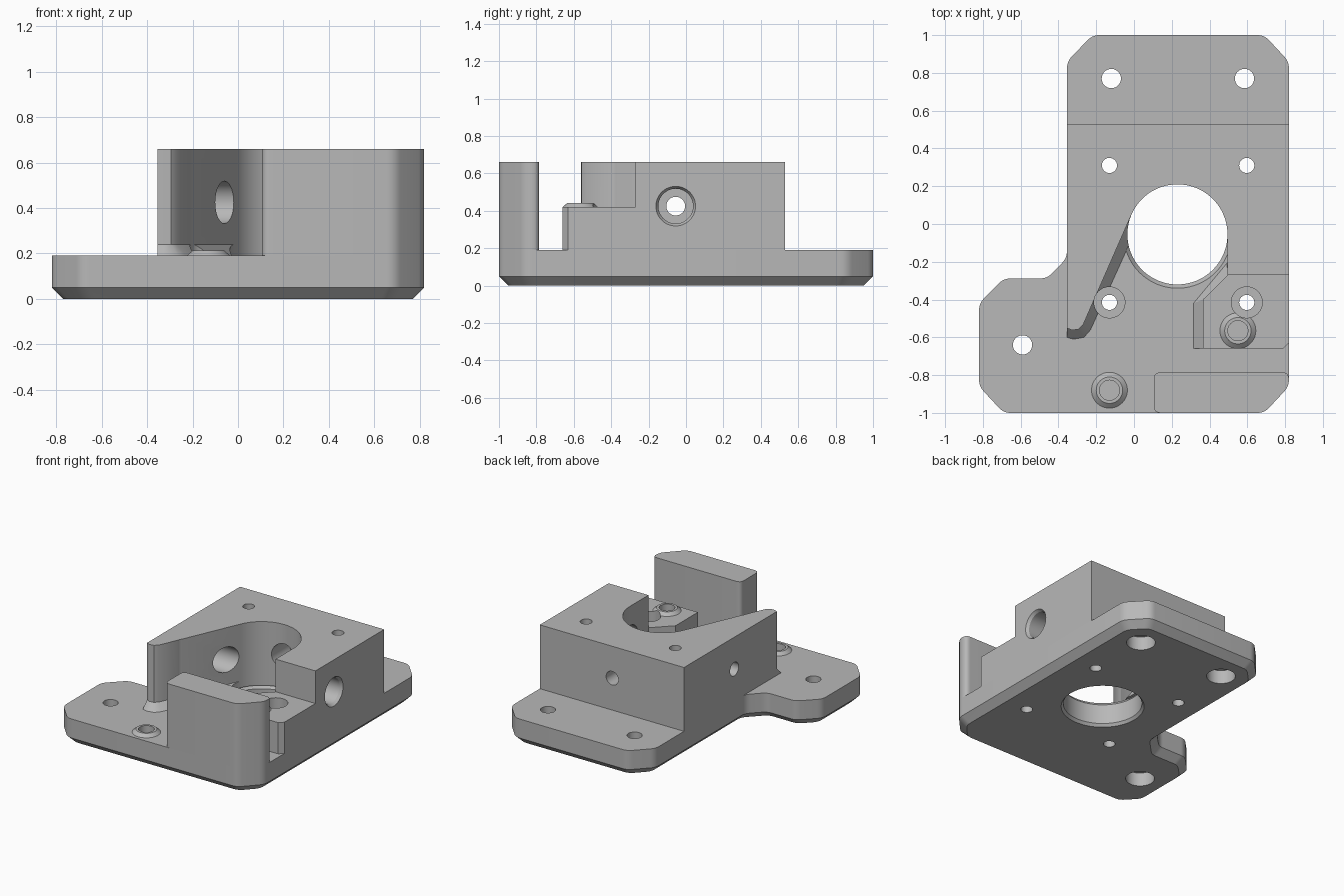
import bpy
import math
from mathutils import Matrix, Vector

cube = bpy.data.objects.get("Cube")
if cube:
    bpy.data.objects.remove(cube, do_unlink=True)

grey = bpy.data.materials.new("plain grey")
grey.use_nodes = True
grey.diffuse_color = (0.48, 0.48, 0.48, 1)
grey.node_tree.nodes["Principled BSDF"].inputs["Base Color"].default_value = grey.diffuse_color


def loft(name, layers, matrix=Matrix()):
    """Closed solid through stacked outlines, given as (height, points)."""
    n = len(layers[0][1])
    verts = [matrix @ Vector((x, y, z)) for z, pts in layers for x, y in pts]
    faces = [tuple(reversed(range(n))), tuple(range(len(verts) - n, len(verts)))]
    for k in range(len(layers) - 1):
        for i in range(n):
            a, b = k * n + i, k * n + (i + 1) % n
            faces.append((a, b, b + n, a + n))
    mesh = bpy.data.meshes.new(name)
    mesh.from_pydata(verts, [], faces)
    mesh.materials.append(grey)
    obj = bpy.data.objects.new(name, mesh)
    bpy.context.collection.objects.link(obj)
    return obj


def lathe(name, x, y, profile, turn=Matrix(), z=0, seg=48):
    """Round solid; profile is (height, radius) pairs along the axis."""
    ring = [(math.cos(2 * math.pi * i / seg), math.sin(2 * math.pi * i / seg)) for i in range(seg)]
    layers = [(h, [(r * c, r * s) for c, s in ring]) for h, r in profile]
    return loft(name, layers, Matrix.Translation((x, y, z)) @ turn)


def inset(points, d):
    """Move a counter-clockwise outline inwards by d."""
    result = []
    for i, p in enumerate(points):
        a, b, c = Vector(points[i - 1]), Vector(p), Vector(points[(i + 1) % len(points)])
        u, v = (b - a).normalized(), (c - b).normalized()
        n1, n2 = Vector((-u.y, u.x)), Vector((-v.y, v.x))
        result.append(b + (n1 + n2) * d / (1 + n1.dot(n2)))
    return result


def rounded(points, d=0.037, steps=6):
    """Replace every corner by a short curve."""
    result = []
    for i, p in enumerate(points):
        a, b, c = Vector(points[i - 1]), Vector(p), Vector(points[(i + 1) % len(points)])
        s, e = b + (a - b).normalized() * d, b + (c - b).normalized() * d
        for k in range(steps + 1):
            t = k / steps
            result.append(s * (1 - t) ** 2 + b * 2 * t * (1 - t) + e * t * t)
    return result


TOP, FLOOR, STEP = 0.66, 0.19, 0.42
HOLE_X, HOLE_Y, AXIS_Z = 0.23, -0.055, 0.425

# Base plate with a chamfered lower edge
outline = [(-0.82, -0.86), (-0.69, -1), (0.69, -1), (0.82, -0.86), (0.82, 0.86), (0.69, 1),
           (-0.22, 1), (-0.355, 0.86), (-0.355, -0.18), (-0.46, -0.288), (-0.69, -0.288), (-0.82, -0.42)]
plate = loft("base_plate", [(0, rounded(inset(outline, 0.05))),
                            (0.05, rounded(outline)), (FLOOR, rounded(outline))])

# Tall block with a pointed arm that flares at its foot
shared = [(0.495, HOLE_Y), (0.495, -0.27), (0.82, -0.27), (0.82, 0.53), (-0.355, 0.53)]
arm = [(-0.355, -0.55), (-0.33, -0.562), (-0.295, -0.558), (-0.27, -0.535), (-0.013, 0.051)]
foot = [(-0.355, -0.6), (-0.32, -0.61), (-0.265, -0.6), (-0.23, -0.56), (0.037, 0.03)]
block = loft("main_block", [(FLOOR, shared + foot), (0.24, shared + arm), (TOP, shared + arm)])

# Lower step beside the round opening
corner = [(0.79, -0.66), (0.82, -0.63), (0.82, -0.2), (0.5, -0.2)]
step_foot = corner + [(0.49, -0.21), (0.315, -0.42), (0.315, -0.66)]
step_top = corner + [(0.5, -0.265), (0.365, -0.4), (0.365, -0.66)]
step = loft("side_step", [(FLOOR, step_foot), (0.24, step_top), (STEP, step_top)])

# Upright wall at the front corner
wall_outline = rounded([(0.105, -1), (0.69, -1), (0.82, -0.86), (0.82, -0.785), (0.105, -0.785)])
wall = loft("front_wall", [(FLOOR, wall_outline), (TOP, wall_outline)])

# Raised rims around the two blind sockets
sockets = [(-0.13, -0.88, FLOOR), (0.55, -0.565, STEP)]
rims = [lathe("socket_rim", x, y, [(z, 0.095), (z + 0.022, 0.07)]) for x, y, z in sockets]
parts = [plate, block, step, wall] + rims

# Cutters: round opening, blind sockets, screw holes and cross bores
cutters = [lathe("opening", HOLE_X, HOLE_Y, [(-0.1, 0.28), (0, 0.28), (0.02, 0.265), (0.165, 0.265),
                                             (FLOOR, 0.285), (0.1902, 0.265), (0.8, 0.265)], seg=80)]
for x, y, z in sockets:
    cutters.append(lathe("socket", x, y, [(z - 0.08, 0.053), (z + 0.1, 0.053)]))
for x, y in [(-0.12, 0.77), (0.585, 0.77), (-0.59, -0.64)]:
    cutters.append(lathe("mount_hole", x, y, [(-0.1, 0.097), (0.1, 0.097), (0.1002, 0.051), (0.8, 0.051)]))
for x in (-0.13, 0.597):
    cutters.append(lathe("motor_hole", x, 0.31, [(-0.1, 0.04), (0.8, 0.04)]))
    seat = 0.14 if x < 0 else 0.34
    cutters.append(lathe("motor_hole", x, -0.415, [(-0.1, 0.04), (seat, 0.04), (seat + 0.0002, 0.082), (0.8, 0.082)]))
along_x = Matrix.Rotation(math.pi / 2, 4, "Y")
along_y = Matrix.Rotation(-math.pi / 2, 4, "X")
cutters.append(lathe("cross_bore", 0, HOLE_Y, [(-0.5, 0.05), (-0.22, 0.05), (-0.2198, 0.093), (0.8, 0.093),
                                               (0.82, 0.106), (0.9, 0.106)], along_x, AXIS_Z))
cutters.append(lathe("back_bore", HOLE_X, 0, [(0, 0.093), (0.4, 0.093), (0.4002, 0.05), (0.7, 0.05)],
                     along_y, AXIS_Z))

# Cut every part and bake the result
for part in parts:
    for cutter in cutters:
        cut = part.modifiers.new(cutter.name, "BOOLEAN")
        cut.operation = "DIFFERENCE"
        cut.solver = "EXACT"
        cut.object = cutter
bpy.context.view_layer.update()
graph = bpy.context.evaluated_depsgraph_get()
baked = [bpy.data.meshes.new_from_object(part.evaluated_get(graph)) for part in parts]
for part, mesh in zip(parts, baked):
    part.modifiers.clear()
    part.data = mesh
    mesh.materials.clear()
    mesh.materials.append(grey)
    mesh.polygons.foreach_set("material_index", [0] * len(mesh.polygons))
for cutter in cutters:
    bpy.data.objects.remove(cutter, do_unlink=True)

# Smooth the round walls, keep edges sharp
bpy.ops.object.select_all(action="DESELECT")
for part in parts:
    part.select_set(True)
bpy.context.view_layer.objects.active = plate
bpy.ops.object.shade_smooth_by_angle(angle=math.radians(30))
